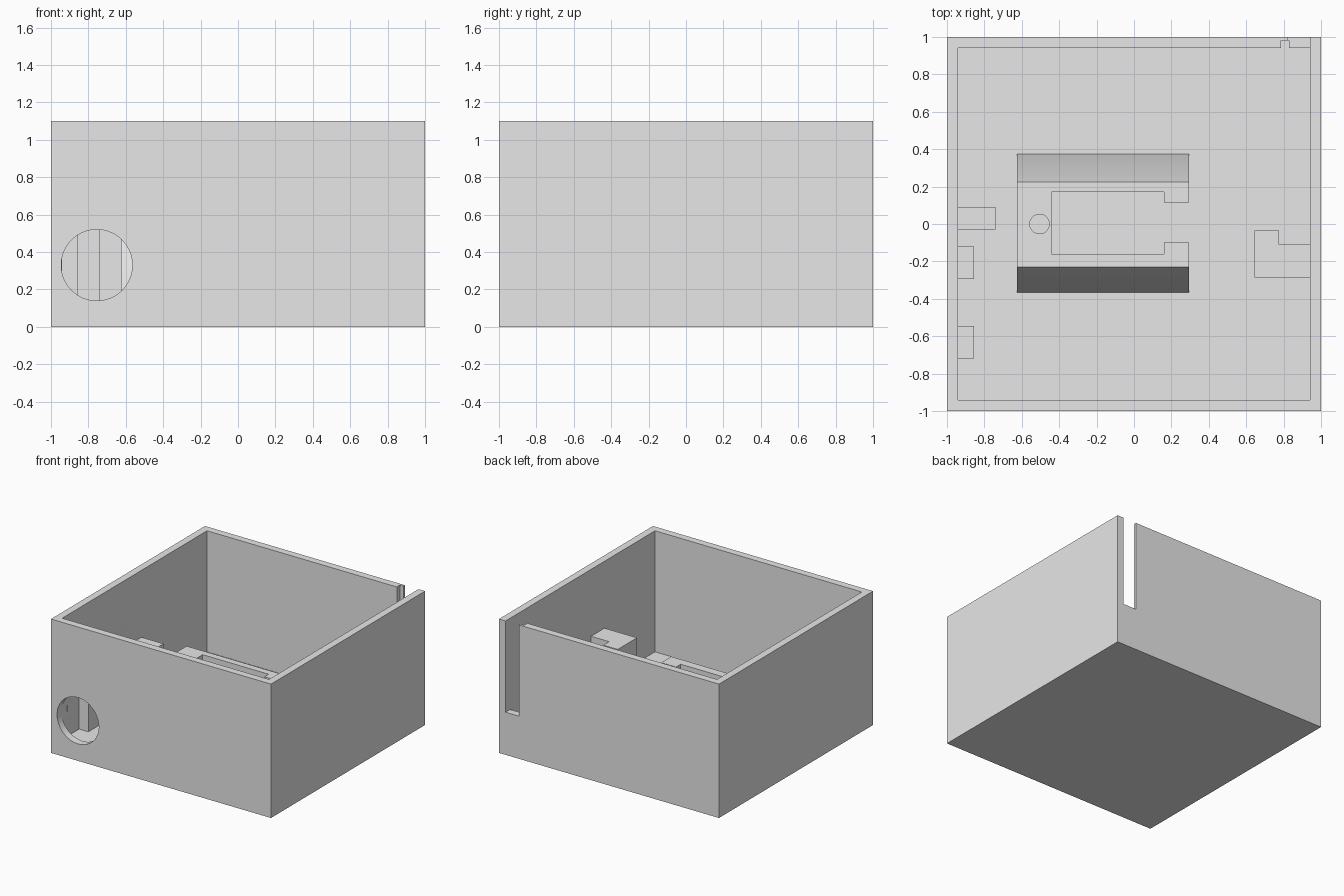
import bpy, bmesh
from mathutils import Matrix

cube = bpy.data.objects.get("Cube")
if cube:
    bpy.data.objects.remove(cube, do_unlink=True)

grey = bpy.data.materials.new("plain_grey")
grey.use_nodes = True
grey.diffuse_color = (0.8, 0.8, 0.8, 1)
grey.node_tree.nodes["Principled BSDF"].inputs["Base Color"].default_value = (0.8, 0.8, 0.8, 1)

FLOOR, HEIGHT, INNER = 0.105, 1.1, 0.94
BASE = FLOOR - 0.02          # parts sink slightly into the floor
POST_TOP, CRADLE_TOP = 0.55, 0.51


def add_object(name, bm):
    bmesh.ops.recalc_face_normals(bm, faces=bm.faces)
    mesh = bpy.data.meshes.new(name)
    bm.to_mesh(mesh)
    bm.free()
    mesh.materials.append(grey)
    ob = bpy.data.objects.new(name, mesh)
    bpy.context.collection.objects.link(ob)
    return ob


def prism(name, points, offset):
    """Extrude a closed outline of 3D points along an offset."""
    bm = bmesh.new()
    face = bm.faces.new([bm.verts.new(p) for p in points])
    top = bmesh.ops.extrude_face_region(bm, geom=[face])
    moved = [v for v in top["geom"] if isinstance(v, bmesh.types.BMVert)]
    bmesh.ops.translate(bm, verts=moved, vec=offset)
    return add_object(name, bm)


def plan(name, outline, z0, z1):
    return prism(name, [(x, y, z0) for x, y in outline], (0, 0, z1 - z0))


def box(name, x0, x1, y0, y1, z0, z1):
    return plan(name, [(x0, y0), (x1, y0), (x1, y1), (x0, y1)], z0, z1)


def cylinder(name, centre, radius, depth, axis):
    bm = bmesh.new()
    turn = Matrix.Rotation(1.5707963, 4, "X") if axis == "Y" else Matrix()
    bmesh.ops.create_cone(bm, cap_ends=True, segments=64, radius1=radius, radius2=radius,
                          depth=depth, matrix=Matrix.Translation(centre) @ turn)
    return add_object(name, bm)


def cut(target, cutter):
    """Subtract the cutter from the target and discard it."""
    cutter.hide_render = True
    mod = target.modifiers.new("cut", "BOOLEAN")
    mod.operation, mod.solver, mod.object = "DIFFERENCE", "EXACT", cutter
    bpy.context.view_layer.objects.active = target
    bpy.ops.object.modifier_apply(modifier=mod.name)
    bpy.data.objects.remove(cutter, do_unlink=True)


# Open-topped case with port, cable slot and slot groove
case = box("case", -1, 1, -1, 1, 0, HEIGHT)
cut(case, box("cavity_cutter", -INNER, INNER, -INNER, INNER, FLOOR, 1.3))
cut(case, cylinder("port_cutter", (-0.755, -0.97, 0.33), 0.19, 0.2, "Y"))
cut(case, box("slot_cutter", 0.82, INNER, 0.9, 1.1, 0.35, 1.3))
cut(case, box("groove_cutter", 0.785, 0.83, 0.9, 0.98, FLOOR, 1.3))

# Central cradle with sloping sides, open pocket and peg hole
profile = [(-0.365, FLOOR), (-0.23, CRADLE_TOP), (0.225, CRADLE_TOP),
           (0.375, FLOOR), (0.375, BASE), (-0.365, BASE)]
cradle = prism("cradle", [(-0.625, y, z) for y, z in profile], (0.92, 0, 0))
pocket = [(-0.44, -0.16), (0.16, -0.16), (0.16, -0.1), (0.4, -0.1),
          (0.4, 0.115), (0.16, 0.115), (0.16, 0.17), (-0.44, 0.17)]
cut(cradle, plan("pocket_cutter", pocket, 0, 0.8))
cut(cradle, cylinder("peg_hole_cutter", (-0.505, 0, 0.4), 0.052, 0.9, "Z"))

# Posts along the right-hand wall
WALL = INNER + 0.02          # posts run slightly into the wall
for name, x, y0, y1 in (("front_post", -0.855, -0.72, -0.545),
                        ("middle_post", -0.855, -0.295, -0.12),
                        ("long_post", -0.74, -0.03, 0.09)):
    box(name, -WALL, x, y0, y1, BASE, POST_TOP)

# Hooked post on the left-hand wall
hook = [(0.645, -0.285), (WALL, -0.285), (WALL, -0.11),
        (0.775, -0.11), (0.775, -0.035), (0.645, -0.035)]
plan("hooked_post", hook, BASE, POST_TOP)

# Smooth the round openings, keep every corner sharp
bpy.ops.object.select_all(action="DESELECT")
for ob in (case, cradle):
    ob.select_set(True)
bpy.context.view_layer.objects.active = case
bpy.ops.object.shade_smooth_by_angle(angle=0.5)
